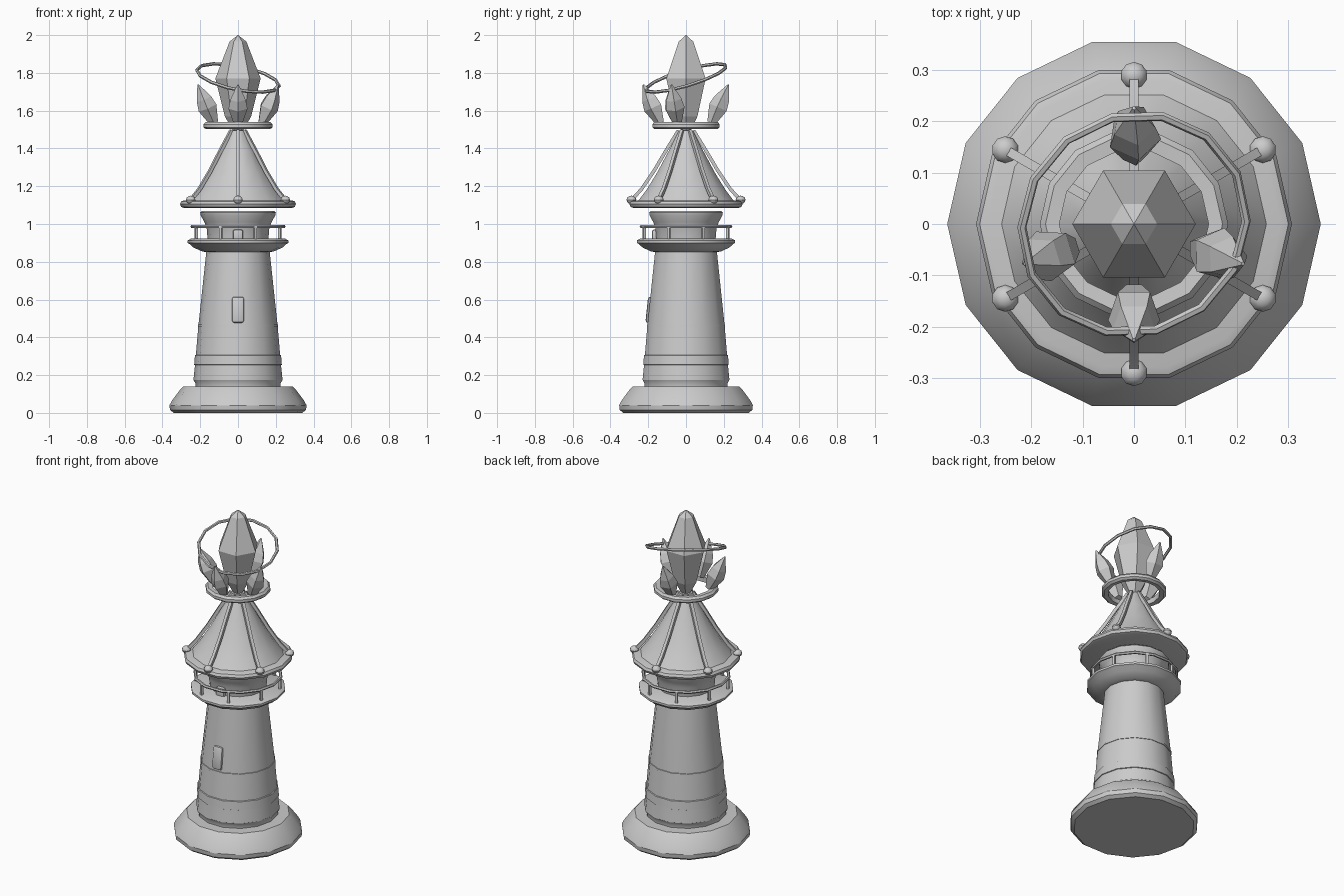
import bpy, bmesh
from math import sin, cos, pi, radians
from mathutils import Vector, Matrix

cube = bpy.data.objects.get("Cube")
if cube:
    bpy.data.objects.remove(cube, do_unlink=True)

SIDES = 14
stone = bpy.data.materials.new("plain grey")
stone.use_nodes = True
stone.diffuse_color = (0.6, 0.6, 0.6, 1)
stone.node_tree.nodes["Principled BSDF"].inputs["Base Color"].default_value = (0.6, 0.6, 0.6, 1)


def finish(name, bm, smooth=True, matrix=None):
    """Turn a bmesh into a named, shaded object."""
    bmesh.ops.recalc_face_normals(bm, faces=bm.faces)
    if matrix:
        bm.transform(matrix)
    me = bpy.data.meshes.new(name)
    bm.to_mesh(me)
    bm.free()
    me.materials.append(stone)
    if smooth:
        me.shade_smooth()
        me.set_sharp_from_angle(angle=radians(32))
    ob = bpy.data.objects.new(name, me)
    bpy.context.collection.objects.link(ob)
    return ob


def lathe(name, profile, sides=SIDES, closed=False, smooth=True, matrix=None):
    """Revolve (radius, height) points; open profiles are capped at both ends."""
    bm = bmesh.new()
    rings = [[bm.verts.new((r * cos(2 * pi * i / sides), r * sin(2 * pi * i / sides), z))
              for i in range(sides)] for r, z in profile]
    pairs = list(zip(rings, rings[1:]))
    if closed:
        pairs.append((rings[-1], rings[0]))
    else:
        bm.faces.new(rings[0])
        bm.faces.new(rings[-1])
    for a, b in pairs:
        for i in range(sides):
            j = (i + 1) % sides
            bm.faces.new((a[i], a[j], b[j], b[i]))
    return finish(name, bm, smooth, matrix)


def torus(name, radius, tube, z=0, tube_sides=6, matrix=None):
    loop = [(radius + tube * cos(2 * pi * k / tube_sides), z + tube * sin(2 * pi * k / tube_sides))
            for k in range(tube_sides)]
    return lathe(name, loop, closed=True, matrix=matrix)


def bar(name, points, radius):
    """Sweep a square section along (radius, height) points in the xz plane."""
    bm = bmesh.new()
    rings = []
    for k, (r, z) in enumerate(points):
        a, b = points[max(k - 1, 0)], points[min(k + 1, len(points) - 1)]
        along = Vector((b[0] - a[0], 0, b[1] - a[1])).normalized()
        out, side = along.cross(Vector((0, 1, 0))) * radius, Vector((0, radius, 0))
        c = Vector((r, 0, z))
        rings.append([bm.verts.new(c + o) for o in (out + side, out - side, -out - side, side - out)])
    bm.faces.new(rings[0])
    bm.faces.new(rings[-1])
    for a, b in zip(rings, rings[1:]):
        for i in range(4):
            j = (i + 1) % 4
            bm.faces.new((a[i], a[j], b[j], b[i]))
    return finish(name, bm)


def plate(name, size, bevel, matrix):
    """Box with rounded edges."""
    bm = bmesh.new()
    bmesh.ops.create_cube(bm, size=1)
    bm.transform(Matrix.Diagonal((*size, 1)))
    bmesh.ops.bevel(bm, geom=bm.edges[:], offset=bevel, segments=2, profile=0.5, affect='EDGES')
    return finish(name, bm, True, matrix)


# Foundation and tower
lathe("base", [(0.34, 0), (0.36, 0.015), (0.363, 0.04), (0.35, 0.065), (0.305, 0.125),
               (0.29, 0.14), (0.235, 0.14)])
lathe("tower", [(0.225, 0.13), (0.225, 0.155), (0.236, 0.175), (0.228, 0.25), (0.21, 0.46), (0.166, 0.87)])
lathe("lower_band", [(0.222, 0.25), (0.232, 0.255), (0.228, 0.305), (0.215, 0.312)])
lathe("middle_band", [(0.2, 0.452), (0.213, 0.456), (0.212, 0.468), (0.2, 0.473)])

# Tower window and small lantern door
plate("tower_window", (0.066, 0.04, 0.14), 0.014,
      Matrix.Translation((0, -0.188, 0.545)) @ Matrix.Rotation(radians(-6), 4, 'X'))
plate("lantern_door", (0.055, 0.03, 0.07), 0.01, Matrix.Translation((0, -0.165, 0.935)))

# Gallery with railing
lathe("gallery", [(0.165, 0.85), (0.19, 0.855), (0.235, 0.875), (0.255, 0.893), (0.267, 0.9),
                  (0.267, 0.913), (0.25, 0.922)])
torus("hand_rail", 0.243, 0.009, 0.987)
for i in range(8):
    post = bar("rail_post", [(0.24, 0.91), (0.24, 0.987)], 0.007)
    post.rotation_euler.z = 2 * pi * (i + 0.5) / 8

# Lantern room
lathe("lantern_room", [(0.16, 0.91), (0.166, 0.98), (0.178, 1.01), (0.197, 1.045), (0.2, 1.06), (0.19, 1.07)])

# Roof, ribs and rib knobs
lathe("roof_rim", [(0.285, 1.085), (0.3, 1.09), (0.307, 1.105), (0.3, 1.12), (0.285, 1.125)])
lathe("roof", [(0.265, 1.115), (0.215, 1.18), (0.155, 1.275), (0.095, 1.385), (0.038, 1.495)])
for i in range(6):
    angle = 2 * pi * (i + 0.5) / 6
    rib = bar("roof_rib", [(0.285, 1.13), (0.235, 1.185), (0.17, 1.28), (0.105, 1.39), (0.04, 1.495)], 0.009)
    rib.rotation_euler.z = angle
    bm = bmesh.new()
    bmesh.ops.create_uvsphere(bm, u_segments=10, v_segments=6, radius=0.026)
    finish("rib_knob", bm, True,
           Matrix.Translation((0.289 * cos(angle), 0.289 * sin(angle), 1.128)) @ Matrix.Diagonal((1, 1, 0.85, 1)))

# Crown ring and crystals
lathe("crown_ring", [(0.145, 1.505), (0.17, 1.502), (0.183, 1.512), (0.183, 1.528), (0.172, 1.54),
                     (0.145, 1.538)], closed=True)
lathe("main_crystal", [(0.025, 1.49), (0.07, 1.57), (0.12, 1.77), (0.045, 1.965), (0.001, 2)],
      sides=6, smooth=False)
for k, degrees in enumerate((-90, -20, 90, 200)):
    place = (Matrix.Rotation(radians(degrees), 4, 'Z') @ Matrix.Translation((0.135, 0, 1.535))
             @ Matrix.Rotation(radians(24), 4, 'Y') @ Matrix.Rotation(0.4 * k, 4, 'Z'))
    lathe("small_crystal", [(0.024, 0), (0.053, 0.09), (0.043, 0.14), (0.004, 0.222)],
          sides=5, smooth=False, matrix=place)

# Tilted halo floating round the main crystal
normal = Vector((0.2, -0.3, 1)).normalized()
tilt = Vector((0, 0, 1)).rotation_difference(normal).to_matrix().to_4x4()
torus("halo", 0.222, 0.009, matrix=Matrix.Translation((0, 0, 1.773)) @ tilt)
